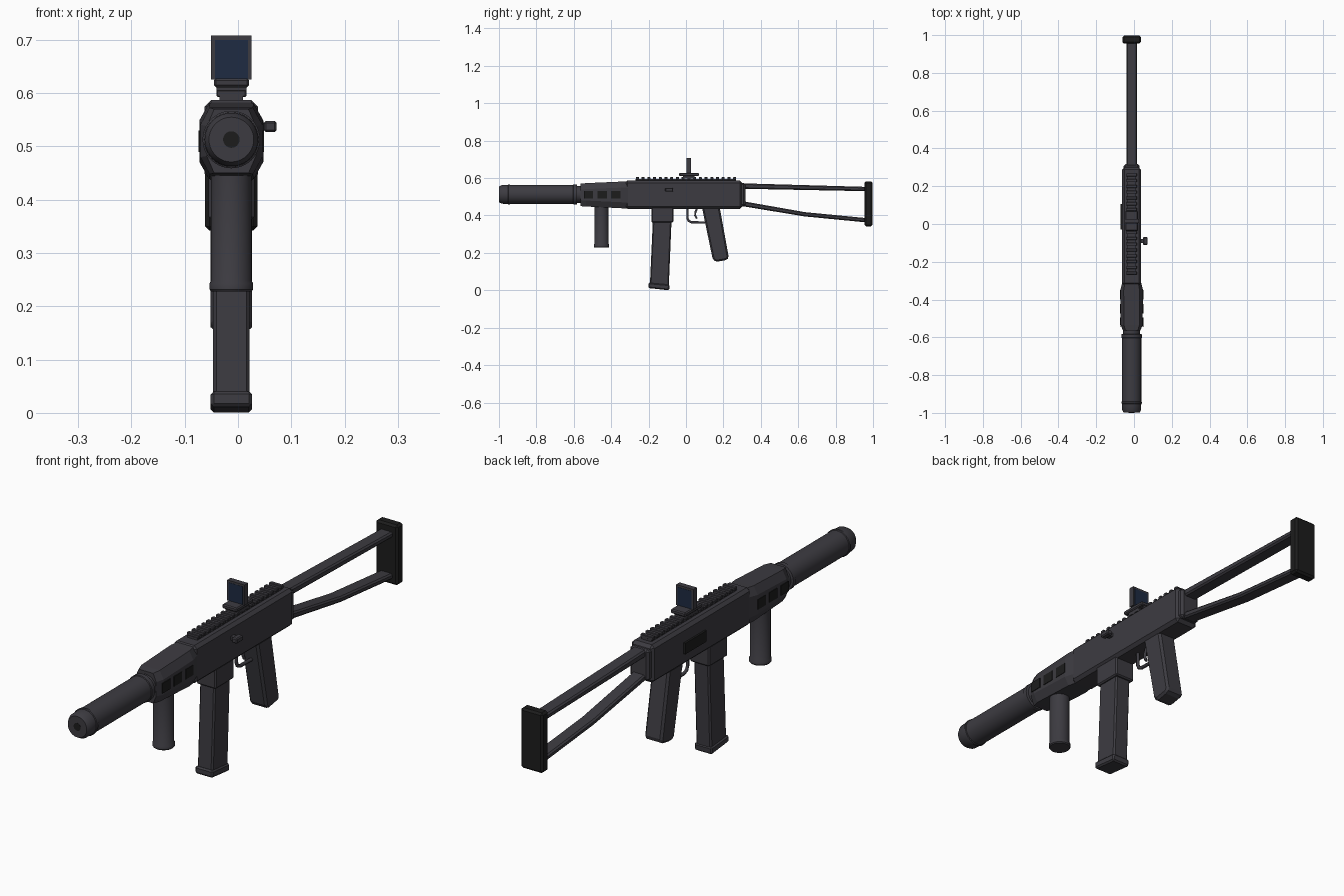
import bpy, bmesh, math
from mathutils import Matrix

cube = bpy.data.objects.get("Cube")
if cube:
    bpy.data.objects.remove(cube, do_unlink=True)

CX = -0.0125  # centre plane of the body


def material(name, rgb):
    m = bpy.data.materials.new(name)
    m.use_nodes = True
    m.diffuse_color = (*rgb, 1)
    bsdf = m.node_tree.nodes["Principled BSDF"]
    bsdf.inputs["Base Color"].default_value = (*rgb, 1)
    bsdf.inputs["Roughness"].default_value = 0.6
    return m


GREY = material("dark grey", (0.046, 0.044, 0.053))
BLACK = material("black", (0.012, 0.012, 0.012))
GLASS = material("navy glass", (0.013, 0.024, 0.055))


def finish(name, bm, mat, bevel=0.0, smooth=False):
    bmesh.ops.recalc_face_normals(bm, faces=bm.faces[:])
    mesh = bpy.data.meshes.new(name)
    bm.to_mesh(mesh)
    bm.free()
    mesh.materials.append(mat)
    ob = bpy.data.objects.new(name, mesh)
    ob.location.x = CX
    bpy.context.collection.objects.link(ob)
    if bevel:
        mod = ob.modifiers.new("edges", "BEVEL")
        mod.width, mod.segments, mod.limit_method = bevel, 1, "ANGLE"
    if smooth:
        bpy.ops.object.select_all(action="DESELECT")
        ob.select_set(True)
        bpy.context.view_layer.objects.active = ob
        bpy.ops.object.shade_smooth_by_angle(angle=math.radians(35))
    return ob


def prism(name, profile, half, mat=GREY, bevel=0.0):
    """Side profile of (y, z) points, extruded across the width."""
    bm = bmesh.new()
    face = bm.faces.new([bm.verts.new((-half, y, z)) for y, z in profile])
    out = bmesh.ops.extrude_face_region(bm, geom=[face])["geom"]
    moved = [v for v in out if isinstance(v, bmesh.types.BMVert)]
    bmesh.ops.translate(bm, verts=moved, vec=(2 * half, 0, 0))
    return finish(name, bm, mat, bevel)


def box(name, x, y, z, mat=GREY, bevel=0.0):
    bm = bmesh.new()
    bmesh.ops.create_cube(bm, size=1)
    for v in bm.verts:
        v.co = [lo + (hi - lo) * (c + 0.5) for c, (lo, hi) in zip(v.co, (x, y, z))]
    return finish(name, bm, mat, bevel)


def loft(bm, rings):
    rings = [[bm.verts.new(p) for p in ring] for ring in rings]
    n = len(rings[0])
    for a, b in zip(rings, rings[1:]):
        for i in range(n):
            bm.faces.new((a[i], a[(i + 1) % n], b[(i + 1) % n], b[i]))
    bm.faces.new(rings[0])
    bm.faces.new(rings[-1])


def lathe(name, profile, centre, mat=GREY, upright=False):
    """Turned part from (radius, position) pairs along y, or z if upright."""
    n, (a, b) = 40, centre
    bm = bmesh.new()
    rings = []
    for r, t in profile:
        ring = []
        for i in range(n):
            u = r * math.cos(math.tau * i / n)
            v = r * math.sin(math.tau * i / n)
            ring.append((a + u, b + v, t) if upright else (a + u, t, b + v))
        rings.append(ring)
    loft(bm, rings)
    return finish(name, bm, mat, smooth=True)


# Suppressor with collar rings, rounded end cap and bore
BORE = (0, 0.513)
lathe("suppressor", [(0.042, -0.999), (0.05, -0.985), (0.051, -0.952), (0.054, -0.95),
                     (0.054, -0.942), (0.051, -0.94), (0.051, -0.604), (0.054, -0.602),
                     (0.054, -0.584), (0.045, -0.582), (0.045, -0.55)], BORE)
lathe("muzzle_bore", [(0.0155, -1.0), (0.0155, -0.99)], BORE, BLACK)

# Handguard: octagonal, bulging in the middle
bm = bmesh.new()
sections = []
for y, w, lo, hi in ((-0.565, 0.046, 0.45, 0.57), (-0.535, 0.058, 0.448, 0.573),
                     (-0.35, 0.06, 0.439, 0.581), (-0.31, 0.05, 0.437, 0.583)):
    half = [(w * 0.7, lo), (w, lo + 0.032), (w, hi - 0.032), (w * 0.7, hi)]
    sections.append([(x, y, z) for x, z in half] + [(-x, y, z) for x, z in reversed(half)])
loft(bm, sections)
finish("handguard", bm, GREY)
for side in (-1, 1):
    for i in range(3):
        y = -0.546 + i * 0.073
        w = 0.0585
        box("handguard_vent", sorted((side * w, side * (w + 0.003))),
            (y, y + 0.05), (0.49, 0.53), BLACK)

# Receiver and its rear cap
box("receiver", (-0.05, 0.05), (-0.325, 0.3), (0.436, 0.587), GREY, 0.012)
box("receiver_rear_cap", (-0.042, 0.042), (0.28, 0.318), (0.448, 0.575), GREY, 0.01)
box("ejection_port", (-0.058, -0.049), (-0.03, 0.105), (0.484, 0.528), BLACK)

# Charging handle on the left side
box("charging_handle_stem", (0.045, 0.066), (-0.1, -0.08), (0.53, 0.545))
box("charging_handle_knob", (0.061, 0.085), (-0.111, -0.069), (0.527, 0.548), GREY, 0.004)

# Top rail with teeth
box("rail_base", (-0.022, 0.022), (-0.27, 0.268), (0.58, 0.596))
TEETH = 18
for i in range(TEETH):
    y = -0.268 + i * 0.0306
    box("rail_tooth", (-0.028, 0.028), (y, y + 0.016), (0.593, 0.606), GREY, 0.002)

# Reflex sight
box("sight_mount", (-0.028, 0.028), (-0.015, 0.045), (0.598, 0.616))
box("sight_base", (-0.033, 0.033), (-0.037, 0.07), (0.611, 0.628), GREY, 0.004)
box("sight_frame", (-0.038, 0.038), (0.004, 0.026), (0.626, 0.708), GREY)
for y in (0.003, 0.026):
    box("sight_glass", (-0.031, 0.031), (y, y + 0.001), (0.627, 0.7), GLASS)

# Vertical foregrip
lathe("foregrip", [(0.038, 0.228), (0.041, 0.232), (0.041, 0.243), (0.038, 0.248),
                   (0.038, 0.45)], (0, -0.452), upright=True)

# Magazine well, magazine and base plate
box("magazine_well", (-0.043, 0.043), (-0.185, -0.067), (0.363, 0.445), GREY, 0.005)
prism("magazine", [(-0.177, 0.38), (-0.077, 0.38), (-0.092, 0.02), (-0.193, 0.028)],
      0.034, GREY, 0.006)
prism("magazine_base", [(-0.2, 0.041), (-0.088, 0.031), (-0.09, 0.0), (-0.201, 0.012)],
      0.039, GREY, 0.006)

# Pistol grip
prism("pistol_grip", [(0.085, 0.445), (0.18, 0.445), (0.229, 0.175), (0.218, 0.162),
                      (0.16, 0.152), (0.143, 0.165)], 0.039, GREY, 0.011)


def rod(name, points, radius):
    cu = bpy.data.curves.new(name, "CURVE")
    cu.dimensions, cu.bevel_depth, cu.bevel_resolution = "3D", radius, 1
    cu.use_fill_caps = True
    sp = cu.splines.new("POLY")
    sp.points.add(len(points) - 1)
    for p, (y, z) in zip(sp.points, points):
        p.co = (0, y, z, 1)
    cu.materials.append(GREY)
    ob = bpy.data.objects.new(name, cu)
    ob.location.x = CX
    bpy.context.collection.objects.link(ob)


# Trigger and guard
rod("trigger_guard", [(0.008, 0.445), (0.008, 0.385), (0.014, 0.371), (0.03, 0.364),
                      (0.12, 0.362)], 0.007)
rod("trigger", [(0.06, 0.44), (0.05, 0.418), (0.049, 0.4), (0.058, 0.383)], 0.006)

# Skeleton stock: two struts and a butt pad
prism("stock_upper_strut", [(0.3, 0.572), (0.965, 0.553), (0.965, 0.53), (0.3, 0.543)],
      0.028, GREY, 0.006)
prism("stock_lower_strut", [(0.3, 0.477), (0.635, 0.418), (0.965, 0.386), (0.965, 0.363),
                            (0.635, 0.395), (0.3, 0.45)], 0.028, GREY, 0.006)
box("butt_pad", (-0.049, 0.049), (0.955, 0.997), (0.342, 0.583), BLACK, 0.008)
